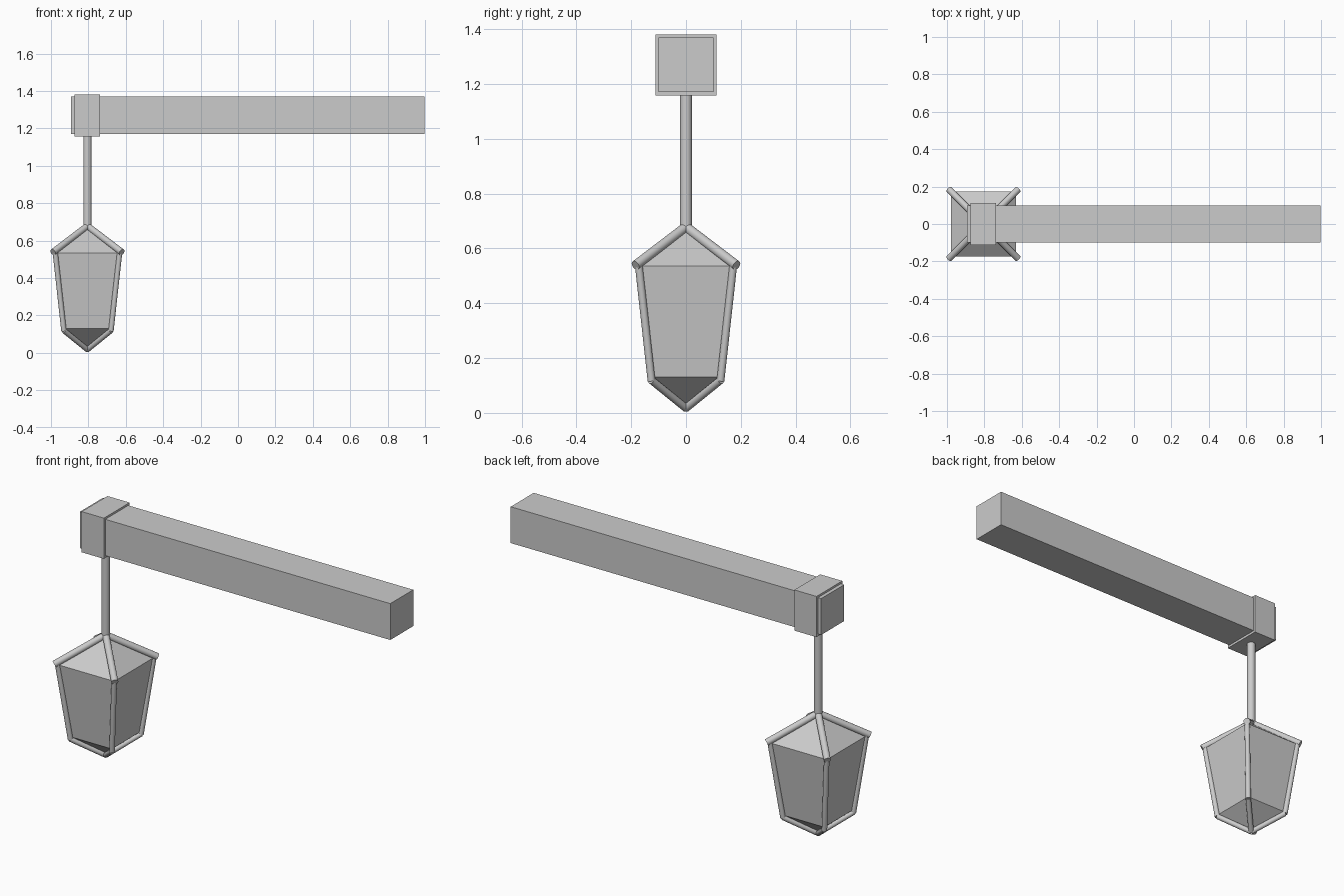
import bpy
import bmesh
import math
from mathutils import Vector

cube = bpy.data.objects.get("Cube")
if cube:
    bpy.data.objects.remove(cube, do_unlink=True)

# One plain grey for the whole lamp
grey = bpy.data.materials.new("plain_grey")
grey.use_nodes = True
COLOUR = (0.6, 0.6, 0.6, 1)
grey.diffuse_color = COLOUR
grey.node_tree.nodes["Principled BSDF"].inputs["Base Color"].default_value = COLOUR

CX = -0.805                                    # lantern axis
CORNERS = [(-1, -1), (1, -1), (1, 1), (-1, 1)]


def finish(obj, name):
    obj.name = name
    obj.data.materials.append(grey)
    return obj


def box(name, low, high):
    low, high = Vector(low), Vector(high)
    bpy.ops.mesh.primitive_cube_add(size=1, location=(low + high) / 2)
    obj = bpy.context.object
    obj.scale = high - low
    return finish(obj, name)


def rod(name, start, end, radius):
    start, end = Vector(start), Vector(end)
    axis = end - start
    bpy.ops.mesh.primitive_cylinder_add(vertices=16, radius=radius, depth=axis.length,
                                        location=(start + end) / 2)
    obj = bpy.context.object
    obj.rotation_euler = axis.to_track_quat('Z', 'Y').to_euler()
    bpy.ops.object.shade_smooth_by_angle(angle=math.radians(40))
    return finish(obj, name)


# Beam with a collar near its free end
box("beam", (-0.893, -0.1, 1.17), (0.997, 0.1, 1.37))
box("beam_collar", (-0.873, -0.112, 1.157), (-0.738, 0.112, 1.381))
rod("hanging_rod", (CX, 0, 0.68), (CX, 0, 1.18), 0.022)

# Lantern body: pyramid roof, tapered panes, pointed base
bm = bmesh.new()
rings = [[bm.verts.new((CX + sx * half, sy * half, z)) for sx, sy in CORNERS]
         for half, z in ((0.123, 0.13), (0.174, 0.535))]
tip = bm.verts.new((CX, 0, 0.028))
peak = bm.verts.new((CX, 0, 0.675))
for i in range(4):
    j = (i + 1) % 4
    bm.faces.new((rings[0][i], rings[0][j], rings[1][j], rings[1][i]))
    bm.faces.new((tip, rings[0][j], rings[0][i]))
    bm.faces.new((peak, rings[1][i], rings[1][j]))
mesh = bpy.data.meshes.new("lantern_body")
bm.to_mesh(mesh)
bm.free()
body = bpy.data.objects.new("lantern_body", mesh)
bpy.context.collection.objects.link(body)
finish(body, "lantern_body")

# Frame rods along the four corners
for i, (sx, sy) in enumerate(CORNERS):
    def corner(half, z):
        return (CX + sx * half, sy * half, z)
    rod(f"roof_rod_{i}", corner(0, 0.678), corner(0.184, 0.538), 0.018)
    rod(f"side_rod_{i}", corner(0.172, 0.535), corner(0.126, 0.117), 0.014)
    rod(f"base_rod_{i}", corner(0.126, 0.119), corner(0, 0.017), 0.014)
